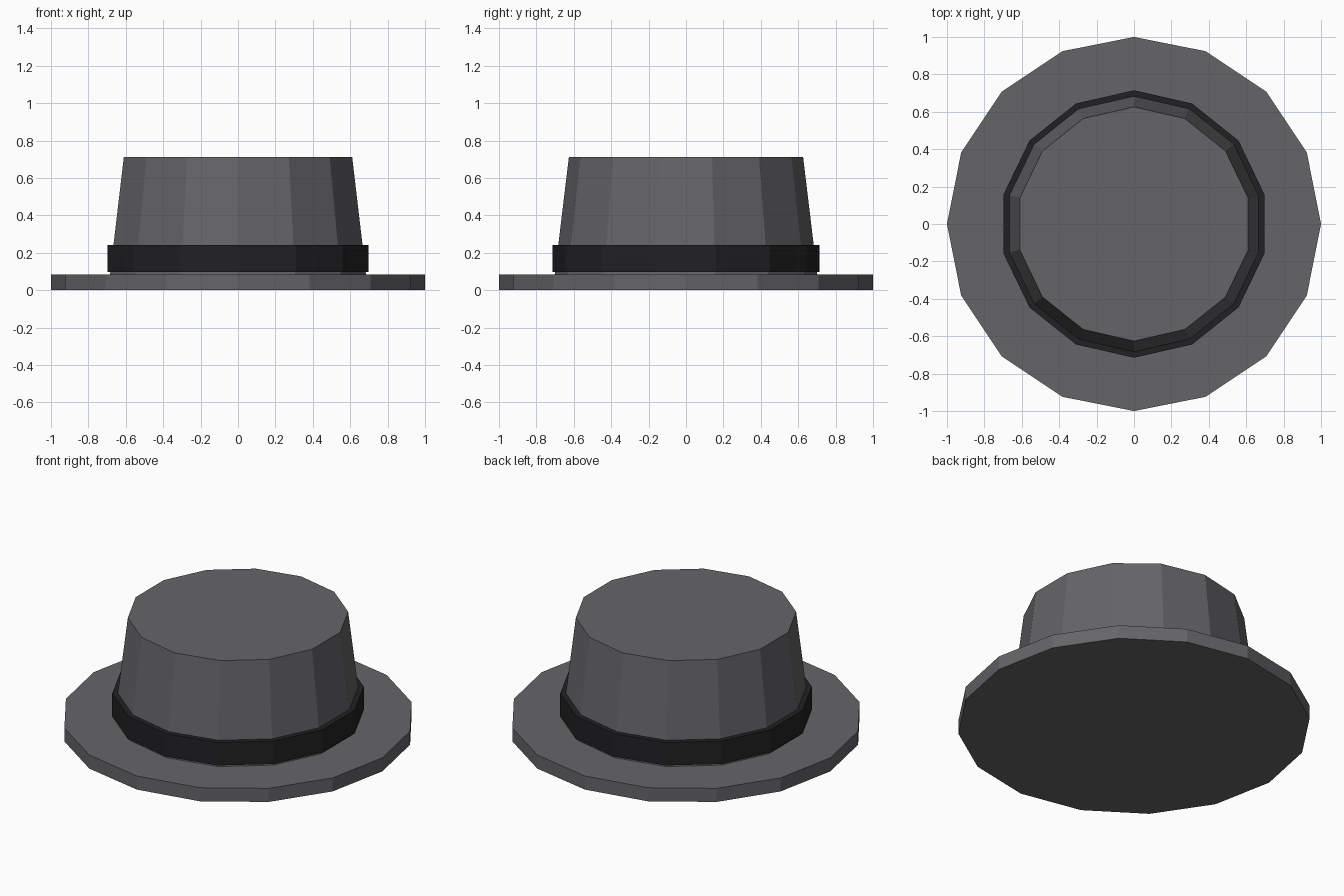
import bpy, bmesh, math

if "Cube" in bpy.data.objects:
    bpy.data.objects.remove(bpy.data.objects["Cube"])


def material(name, color):
    mat = bpy.data.materials.new(name)
    mat.diffuse_color = (*color, 1)
    mat.use_nodes = True
    mat.node_tree.nodes["Principled BSDF"].inputs["Base Color"].default_value = mat.diffuse_color
    return mat


def tapered_prism(name, sides, start, r_bottom, r_top, z0, z1, mat):
    """Capped flat-sided frustum, first vertex at the start angle."""
    bm = bmesh.new()
    rings = []
    for r, z in ((r_bottom, z0), (r_top, z1)):
        angles = [start + 2 * math.pi * i / sides for i in range(sides)]
        rings.append([bm.verts.new((r * math.cos(a), r * math.sin(a), z)) for a in angles])
    low, high = rings
    for i in range(sides):
        j = (i + 1) % sides
        bm.faces.new((low[i], low[j], high[j], high[i]))
    bm.faces.new(low[::-1])
    bm.faces.new(high)
    mesh = bpy.data.meshes.new(name)
    bm.to_mesh(mesh)
    bm.free()
    mesh.materials.append(mat)
    obj = bpy.data.objects.new(name, mesh)
    bpy.context.collection.objects.link(obj)
    return obj


felt = material("dark_felt", (0.13, 0.13, 0.14))
ribbon = material("black_ribbon", (0.015, 0.015, 0.017))

# Wide flat brim
tapered_prism("brim", 16, 0, 1.0, 1.0, 0.0, 0.085, felt)
# Tapered crown
tapered_prism("crown", 14, math.pi / 2, 0.703, 0.626, 0.075, 0.713, felt)
# Ribbon around the foot of the crown
tapered_prism("hat_band", 14, math.pi / 2, 0.715, 0.715, 0.098, 0.241, ribbon)
